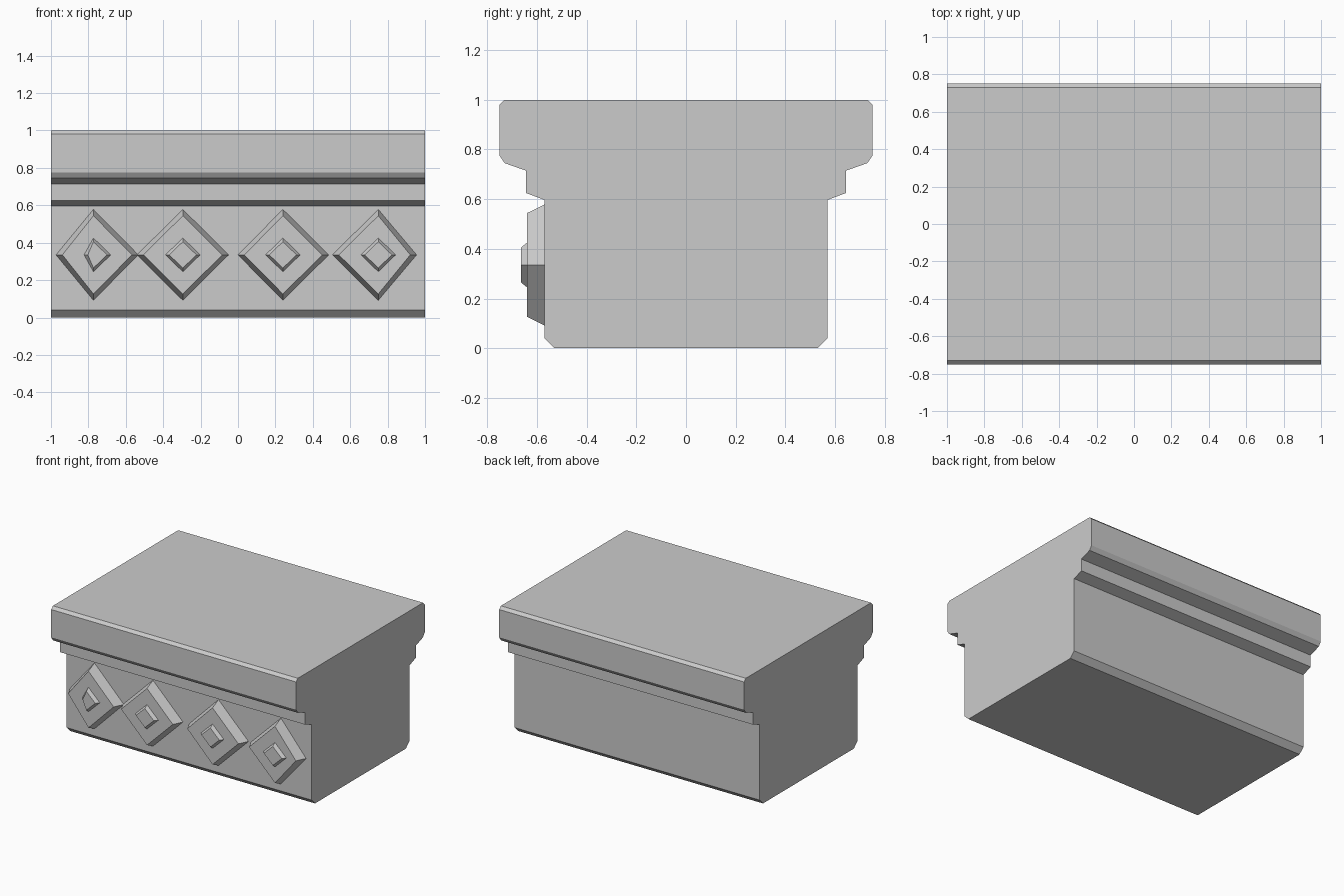
import bpy
import bmesh

if "Cube" in bpy.data.objects:
    bpy.data.objects.remove(bpy.data.objects["Cube"])


def loft(name, rings):
    """Skin a row of matching closed rings and cap both ends."""
    bm = bmesh.new()
    loops = [[bm.verts.new(p) for p in ring] for ring in rings]
    n = len(loops[0])
    for a, b in zip(loops, loops[1:]):
        for i in range(n):
            j = (i + 1) % n
            bm.faces.new((a[i], a[j], b[j], b[i]))
    bm.faces.new(loops[0][::-1])
    bm.faces.new(loops[-1])
    bmesh.ops.recalc_face_normals(bm, faces=bm.faces)
    mesh = bpy.data.meshes.new(name)
    bm.to_mesh(mesh)
    bm.free()
    obj = bpy.data.objects.new(name, mesh)
    bpy.context.collection.objects.link(obj)
    return obj


# Stepped block: half profile (y, z) mirrored, then extruded along x
half = [(0.53, 0.0), (0.57, 0.04), (0.57, 0.597), (0.645, 0.625),
        (0.645, 0.715), (0.73, 0.745), (0.75, 0.775), (0.75, 0.98), (0.73, 1.0)]
profile = half + [(-y, z) for y, z in reversed(half)]
loft("cornice_block", [[(x, y, z) for y, z in profile] for x in (-1, 1)])


def diamond(x, y, left, right, tall):
    z = 0.335
    return [(x - left, y, z), (x, y, z - tall), (x + right, y, z), (x, y, z + tall)]


def raised_diamond(name, x, left, right, tall, inset, y_sunk, y_base, y_top):
    loft(name, [
        diamond(x, y_sunk, left, right, tall),
        diamond(x, y_base, left, right, tall),
        diamond(x, y_top, left - inset, right - inset, tall - inset),
    ])


# Carved diamonds on the front: centre x, left and right reach, stud left reach
carvings = [(-0.773, 0.20, 0.24, 0.05), (-0.295, 0.245, 0.245, 0.093),
            (0.24, 0.24, 0.245, 0.093), (0.75, 0.245, 0.205, 0.093)]
for i, (x, left, right, stud_left) in enumerate(carvings, 1):
    raised_diamond(f"diamond_{i}", x, left, right, 0.243, 0.034, -0.55, -0.57, -0.64)
    raised_diamond(f"diamond_stud_{i}", x, stud_left, 0.093, 0.09, 0.02,
                   -0.62, -0.64, -0.665)
